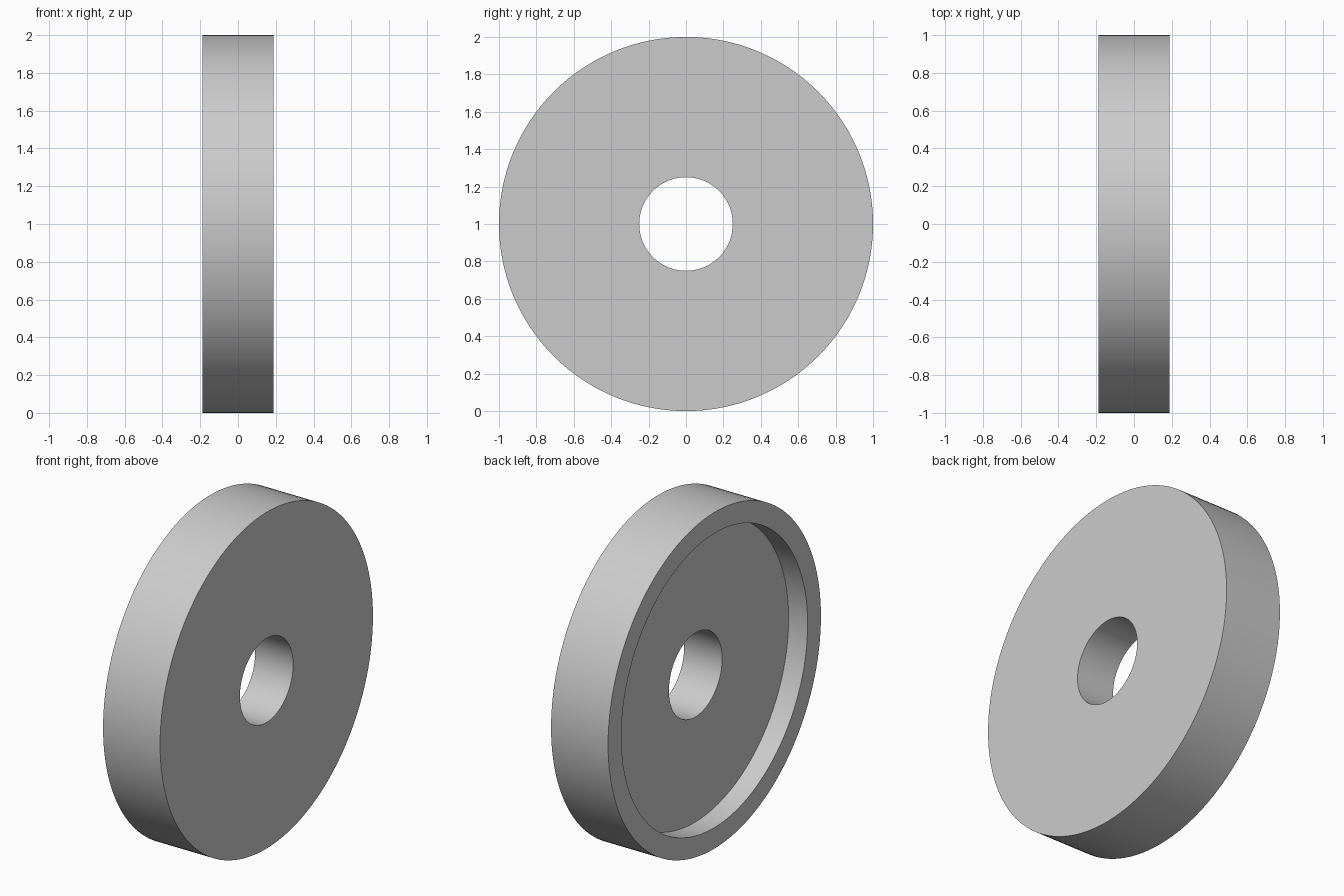
import bpy
import bmesh
import math
from mathutils import Matrix

cube = bpy.data.objects.get("Cube")
if cube:
    bpy.data.objects.remove(cube, do_unlink=True)

SEGMENTS = 128
HALF = 0.1875      # half of the disc thickness
RADIUS = 1.0
BORE = 0.25
RECESS = 0.875     # radius of the shallow recess on the -x side
DEPTH = 0.125

# One flat grey for the whole part
grey = bpy.data.materials.new("light grey")
grey.use_nodes = True
colour = (0.6, 0.6, 0.6, 1)
grey.diffuse_color = colour
grey.node_tree.nodes["Principled BSDF"].inputs["Base Color"].default_value = colour

# Closed cross-section (x, radius), revolved around the x axis
profile = [
    (HALF, BORE), (HALF, RADIUS),
    (-HALF, RADIUS), (-HALF, RECESS),
    (DEPTH - HALF, RECESS), (DEPTH - HALF, BORE),
]

bm = bmesh.new()
rings = []
for i in range(SEGMENTS):
    turn = Matrix.Rotation(math.tau * i / SEGMENTS, 3, 'X')
    rings.append([bm.verts.new(turn @ Matrix.Identity(3).col[0] * x
                               + turn.col[2] * r) for x, r in profile])
for i, ring in enumerate(rings):
    following = rings[(i + 1) % SEGMENTS]
    for j in range(len(profile)):
        k = (j + 1) % len(profile)
        bm.faces.new((ring[j], ring[k], following[k], following[j]))
bmesh.ops.recalc_face_normals(bm, faces=bm.faces)

# Recessed disc with a centre bore
mesh = bpy.data.meshes.new("recessed_disc")
bm.to_mesh(mesh)
bm.free()
mesh.materials.append(grey)
disc = bpy.data.objects.new("recessed_disc", mesh)
disc.location.z = RADIUS
bpy.context.collection.objects.link(disc)

bpy.ops.object.select_all(action='DESELECT')
disc.select_set(True)
bpy.context.view_layer.objects.active = disc
bpy.ops.object.shade_smooth_by_angle(angle=math.radians(30))
